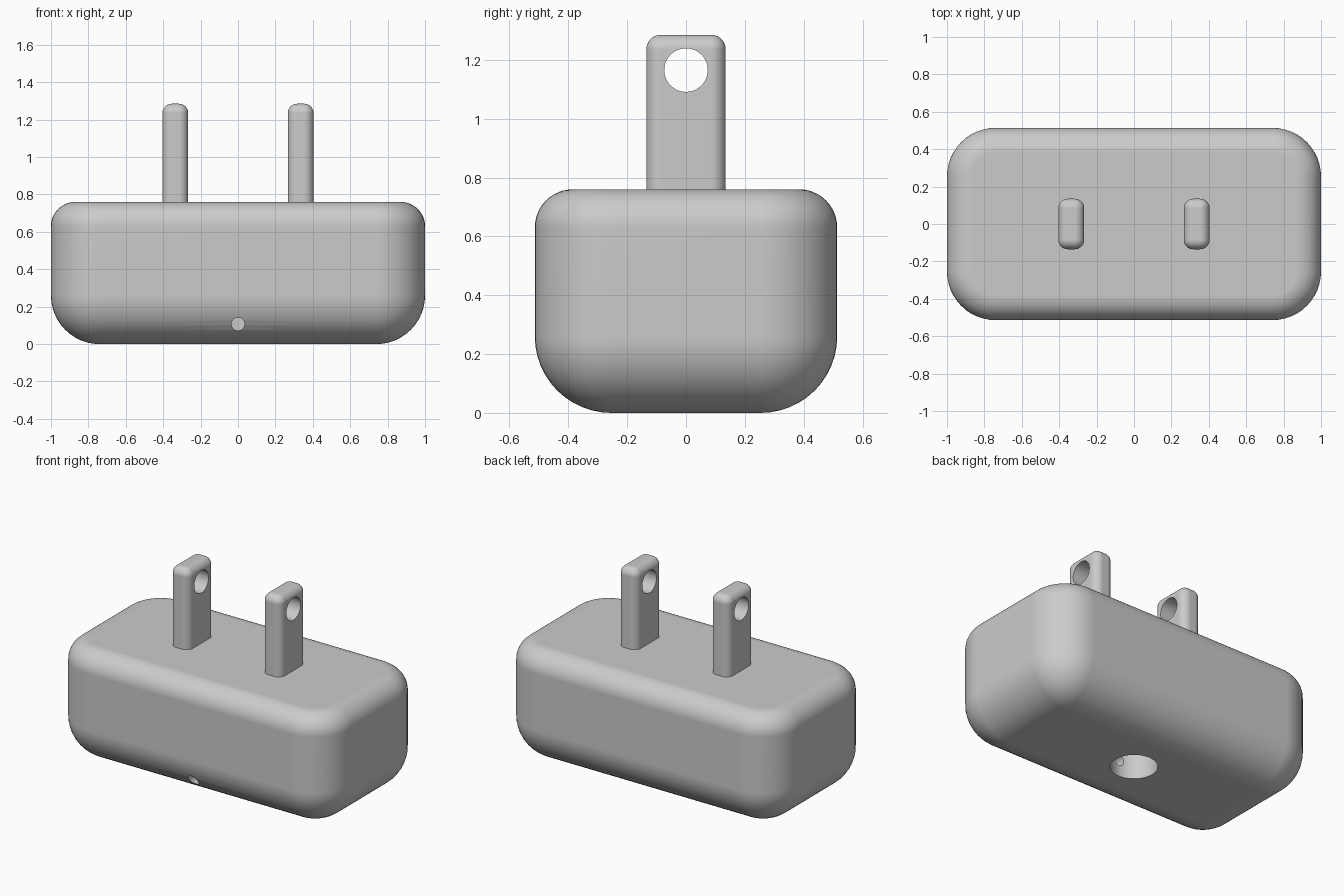
import bpy, bmesh, math
from mathutils import Matrix

cube = bpy.data.objects.get("Cube")
if cube:
    bpy.data.objects.remove(cube, do_unlink=True)

GREY = (0.6, 0.6, 0.6, 1)
plastic = bpy.data.materials.new("plain grey")
plastic.use_nodes = True
plastic.diffuse_color = GREY
plastic.node_tree.nodes["Principled BSDF"].inputs["Base Color"].default_value = GREY

STEPS = 12  # segments per quarter round


def arc(i):
    return i / STEPS * math.pi / 2


def add_object(name, bm):
    mesh = bpy.data.meshes.new(name)
    bmesh.ops.recalc_face_normals(bm, faces=bm.faces)
    bm.to_mesh(mesh)
    bm.free()
    mesh.materials.append(plastic)
    obj = bpy.data.objects.new(name, mesh)
    bpy.context.collection.objects.link(obj)
    return obj


def rounded_block(name, cx, hx, hy, z0, z1, corner, bottom, top):
    """Stack of rounded rectangles, drawn in towards the bottom and top."""
    levels = []
    if bottom:
        levels += [(z0 + bottom * (1 - math.sin(arc(i))), bottom * (1 - math.cos(arc(i))))
                   for i in range(STEPS, -1, -1)]
    else:
        levels.append((z0, 0))
    levels += [(z1 - top * (1 - math.sin(arc(i))), top * (1 - math.cos(arc(i))))
               for i in range(STEPS + 1)]
    bm = bmesh.new()
    rings = []
    for z, inset in levels:
        r = max(corner - inset, 0)
        ring = []
        for q, (sx, sy) in enumerate([(1, 1), (-1, 1), (-1, -1), (1, -1)]):
            for i in range(STEPS + 1):
                a = arc(i) + q * math.pi / 2
                ring.append(bm.verts.new((cx + sx * (hx - corner) + r * math.cos(a),
                                          sy * (hy - corner) + r * math.sin(a), z)))
        rings.append(ring)
    for lo, hi in zip(rings, rings[1:]):
        for i in range(len(lo)):
            j = (i + 1) % len(lo)
            bm.faces.new((lo[i], lo[j], hi[j], hi[i]))
    bm.faces.new(rings[0][::-1])
    bm.faces.new(rings[-1])
    bmesh.ops.remove_doubles(bm, verts=bm.verts, dist=0.0005)
    return add_object(name, bm)


def drill(target, name, centre, radius, length, axis="Z"):
    """Cut a round hole and keep the hidden cutter."""
    bm = bmesh.new()
    turn = {"X": Matrix.Rotation(math.pi / 2, 4, "Y"),
            "Y": Matrix.Rotation(math.pi / 2, 4, "X"), "Z": Matrix()}[axis]
    bmesh.ops.create_cone(bm, cap_ends=True, segments=48, radius1=radius, radius2=radius,
                          depth=length, matrix=Matrix.Translation(centre) @ turn)
    cutter = add_object(name, bm)
    cutter.hide_render = True
    mod = target.modifiers.new(name, "BOOLEAN")
    mod.operation, mod.solver, mod.object = "DIFFERENCE", "EXACT", cutter
    bpy.context.view_layer.objects.active = target
    bpy.ops.object.modifier_apply(modifier=name)
    bpy.data.objects.remove(cutter, do_unlink=True)


def smooth(obj):
    bpy.ops.object.select_all(action="DESELECT")
    obj.select_set(True)
    bpy.context.view_layer.objects.active = obj
    bpy.ops.object.shade_smooth_by_angle(angle=math.radians(30))
    obj.modifiers.new("even shading", "WEIGHTED_NORMAL").keep_sharp = True


# Housing with a round socket underneath and a small hole from the front into it
housing = rounded_block("housing", 0, 1, 0.514, 0, 0.76, 0.26, 0.26, 0.13)
drill(housing, "socket_cutter", (0, 0, 0.1), 0.14, 0.6)
drill(housing, "cord_hole_cutter", (0, -0.35, 0.107), 0.035, 0.7, "Y")
smooth(housing)

# Two flat prongs, each with a round hole near the tip
for side, name in ((1, "left_prong"), (-1, "right_prong")):
    prong = rounded_block(name, side * 0.335, 0.069, 0.135, 0.7, 1.285, 0.05, 0, 0.05)
    drill(prong, name + "_hole_cutter", (side * 0.335, 0, 1.165), 0.074, 0.4, "X")
    smooth(prong)
